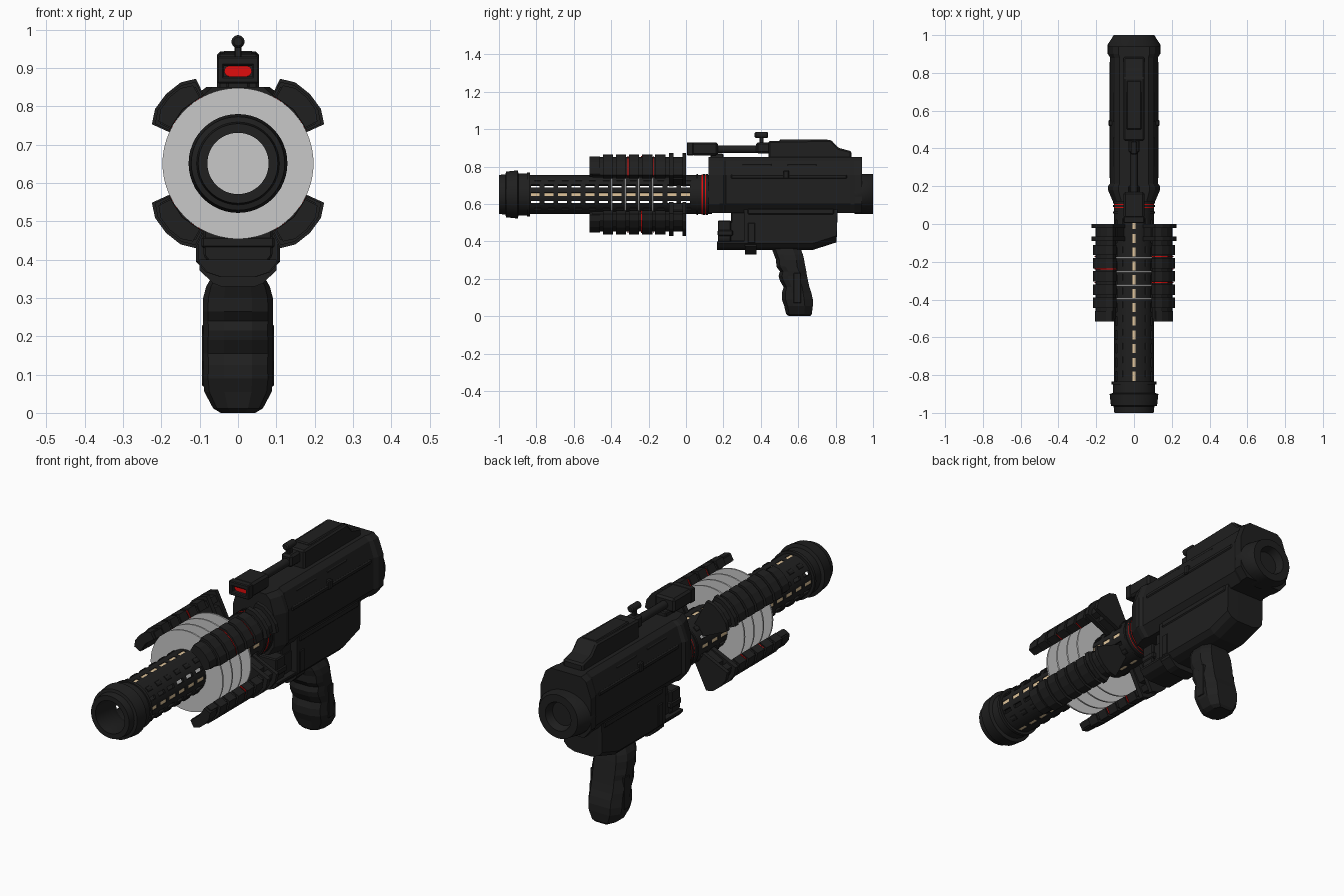
import bpy, bmesh, math
from math import sin, cos, radians, pi

if "Cube" in bpy.data.objects:
    bpy.data.objects.remove(bpy.data.objects["Cube"])

AX = 0.651  # height of the barrel axis


def material(name, col):
    m = bpy.data.materials.new(name)
    m.diffuse_color = (*col, 1)
    m.use_nodes = True
    m.node_tree.nodes["Principled BSDF"].inputs["Base Color"].default_value = m.diffuse_color
    return m


BLACK = material("black", (0.014, 0.014, 0.014))
GREY = material("light_grey", (0.58, 0.58, 0.58))
RED = material("red", (0.75, 0.004, 0.004))
TAN = material("tan", (0.75, 0.56, 0.33))


def finish(name, bm, mat, bevel=0, smooth=False):
    bmesh.ops.recalc_face_normals(bm, faces=bm.faces)
    me = bpy.data.meshes.new(name)
    bm.to_mesh(me)
    bm.free()
    me.materials.append(mat)
    ob = bpy.data.objects.new(name, me)
    bpy.context.collection.objects.link(ob)
    if bevel:
        b = ob.modifiers.new("bevel", "BEVEL")
        b.width, b.segments, b.limit_method = bevel, 1, "ANGLE"
    if smooth:
        bpy.context.view_layer.objects.active = ob
        ob.select_set(True)
        bpy.ops.object.shade_smooth_by_angle(angle=radians(35))
        ob.select_set(False)
    return ob


def loft(name, rings, mat, wrap=False, bevel=0, smooth=False):
    bm = bmesh.new()
    vs = [[bm.verts.new(p) for p in r] for r in rings]
    n = len(vs[0])
    for a in range(len(vs) if wrap else len(vs) - 1):
        p, q = vs[a], vs[(a + 1) % len(vs)]
        for i in range(n):
            bm.faces.new((p[i], p[(i + 1) % n], q[(i + 1) % n], q[i]))
    if not wrap:
        bm.faces.new(vs[0])
        bm.faces.new(vs[-1])
    return finish(name, bm, mat, bevel, smooth)


def circle(r, y, z=AX, n=48, sx=1):
    return [(r * sx * cos(2 * pi * i / n), y, z + r * sin(2 * pi * i / n)) for i in range(n)]


def lathe(name, prof, mat, wrap=False, z=AX, n=48):
    return loft(name, [circle(r, y, z, n) for r, y in prof], mat, wrap, smooth=True)


def side_prism(name, yz, x0, x1, mat=BLACK, bevel=0.006):
    return loft(name, [[(x, y, z) for y, z in yz] for x in (x0, x1)], mat, bevel=bevel)


def box(name, x0, x1, y0, y1, z0, z1, mat=BLACK, bevel=0.005):
    return side_prism(name, [(y0, z0), (y1, z0), (y1, z1), (y0, z1)], x0, x1, mat, bevel)


def pair(name, x0, x1, *rest):
    box(name + "_right", x0, x1, *rest)
    box(name + "_left", -x1, -x0, *rest)


def mirrored(half, y):
    # symmetric cross-section ring at depth y
    return [(x, y, z) for x, z in half] + [(-x, y, z) for x, z in reversed(half)]


def arc_block(name, ang, half, r0, r1, y0, y1, mat=BLACK):
    # block bent around the barrel, with chamfered outer corners
    pts = [(r0, -half), (r1 - 0.012, -half), (r1, -half * 0.55), (r1 + 0.002, 0), (r1, half * 0.55),
           (r1 - 0.012, half), (r0, half), (r0 + 0.003, 0)]
    ring = [(r * cos(radians(ang + a)), AX + r * sin(radians(ang + a))) for r, a in pts]
    return loft(name, [[(x, y, z) for x, z in ring] for y in (y0, y1)], mat)


# slotted barrel jacket: grid of faces with the slots left out
N, slots = 72, 12
ys = [-0.86]
for s in range(slots):
    ys += [-0.83 + 0.073 * s, -0.782 + 0.073 * s]
ys.append(0.14)
open_segs = {(a // 5 + d) % N for a in (0, 25, 90, 155, 180, 205, 270, 335) for d in (-1, 0)}
bm = bmesh.new()
grid = [[bm.verts.new((0.105 * cos(2 * pi * i / N), y, AX + 0.105 * sin(2 * pi * i / N)))
         for i in range(N)] for y in ys]
for j in range(len(ys) - 1):
    for i in range(N):
        if not (j % 2 and i in open_segs):
            k = (i + 1) % N
            bm.faces.new((grid[j][i], grid[j][k], grid[j + 1][k], grid[j + 1][i]))
jacket = finish("barrel_jacket", bm, BLACK)
sol = jacket.modifiers.new("wall", "SOLIDIFY")
sol.thickness, sol.offset = 0.012, -1

# raised lugs on the jacket, and light strips filling the main slots
for s in range(slots):
    y = -0.81 + 0.073 * s
    for a in (50, 130, 230, 310):
        arc_block(f"jacket_lug_{s}_{a}", a, 10, 0.098, 0.108, y, y + 0.035)
for s in (-1, 1):
    box(f"core_strip_side_{s}", s * 0.098 - 0.004, s * 0.098 + 0.004, -0.84, 0.1,
        AX - 0.012, AX + 0.012, TAN, 0)
    box(f"core_strip_vertical_{s}", -0.012, 0.012, -0.84, 0.1,
        AX + s * 0.098 - 0.004, AX + s * 0.098 + 0.004, TAN, 0)

# muzzle
lathe("muzzle", [(0.08, -1), (0.104, -1), (0.108, -0.965), (0.122, -0.962), (0.129, -0.9),
                 (0.112, -0.895), (0.112, -0.85), (0.118, -0.85), (0.118, -0.835),
                 (0.094, -0.835), (0.08, -0.87)], BLACK, wrap=True)

# cooling discs, red neck rings and collars
for i, y in enumerate((-0.397, -0.325, -0.252, -0.178)):
    lathe(f"cooling_disc_{i}", [(0.197, y - 0.004), (0.197, y + 0.004)], GREY, n=80)
for y in (0.087, 0.104):
    lathe("neck_ring", [(0.107, y - 0.003), (0.107, y + 0.003)], RED)
for y in (0.06, 0.0955, 0.113):
    lathe("neck_sleeve", [(0.11, y - 0.005), (0.11, y + 0.005)], BLACK)

# four segmented rails around the discs
for q, ang in enumerate((44, 136, 224, 316)):
    arc_block(f"rail_{q}", ang, 17, 0.198, 0.24, -0.5, 0)
    for k in range(6):
        y = -0.515 + k * 0.07
        arc_block(f"rail_block_{q}_{k}", ang, 18.5 if k else 16, 0.199, 0.252 if k else 0.247,
                  y, y + 0.055)
    for y0, y1 in ((-0.09, -0.066), (-0.02, 0)):
        arc_block(f"rail_arm_{q}", ang, 19.5, 0.1, 0.259, y0, y1)
    arc_block(f"rail_mount_{q}", ang, 16, 0.1, 0.19, -0.07, -0.01)
    for y in ((-0.31, -0.172) if q % 2 == 0 else (-0.372, -0.238)):
        arc_block(f"rail_red_band_{q}", ang, 18, 0.198, 0.245, y - 0.002, y + 0.002, RED)


# receiver body
def body_ring(y, w, zt=0.85):
    return mirrored([(w * 0.72, 0.552), (w, 0.6), (w, 0.755), (w * 0.8, 0.83), (w * 0.6, zt)], y)


loft("receiver", [body_ring(0.12, 0.112), body_ring(0.18, 0.138), body_ring(0.2, 0.138),
                  body_ring(0.215, 0.126), body_ring(0.88, 0.126), body_ring(0.9, 0.138),
                  body_ring(0.94, 0.138)], BLACK)
pair("side_rail", 0.12, 0.131, 0.24, 0.86, 0.735, 0.757)
pair("side_stud", 0.11, 0.136, 0.52, 0.55, 0.735, 0.78)
pair("upper_vent", 0.085, 0.11, 0.3, 0.46, 0.785, 0.815)
pair("upper_vent_rear", 0.085, 0.11, 0.54, 0.7, 0.785, 0.815)

# rear cap with recessed bore
rear = [(0.107, 0.9, 1.3), (0.107, 0.95, 1.3), (0.107, 1.0, 1), (0.07, 1.0, 1), (0.058, 0.96, 1)]
loft("rear_cap", [circle(r, y, AX + 0.003, 48, s) for r, y, s in rear], BLACK, smooth=True)

# top housing, sight tube and hooded lens
side_prism("top_housing", [(0.44, 0.84), (0.885, 0.84), (0.885, 0.882), (0.815, 0.9), (0.775, 0.943),
                           (0.44, 0.937)], -0.055, 0.055, bevel=0.008)
box("top_cover_plate", -0.04, 0.04, 0.5, 0.76, 0.93, 0.945)
lathe("sight_rod", [(0.02, 0.15), (0.02, 0.46)], BLACK, z=0.892, n=16)
box("sight_head", -0.055, 0.055, 0.03, 0.17, 0.86, 0.93, BLACK, 0.01)
box("sight_hood_top", -0.055, 0.055, 0.005, 0.04, 0.906, 0.93, BLACK, 0.004)
box("sight_hood_bottom", -0.055, 0.055, 0.005, 0.04, 0.86, 0.878, BLACK, 0.004)
pair("sight_hood_side", 0.037, 0.055, 0.005, 0.04, 0.862, 0.926, BLACK, 0.004)
box("sight_foot", -0.03, 0.03, 0.13, 0.2, 0.82, 0.87)
lens = [(s * 0.022 + 0.014 * cos(radians(a)), 0.892 + 0.014 * sin(radians(a)))
        for s, a0 in ((1, -90), (-1, 90)) for a in range(a0, a0 + 181, 30)]
loft("sight_lens", [[(x, y, z) for x, z in lens] for y in (0.024, 0.032)], RED)

# knob on top
box("knob_stem", -0.009, 0.009, 0.392, 0.415, 0.9, 0.965, BLACK, 0.003)
box("knob_bracket", -0.03, 0.03, 0.375, 0.45, 0.87, 0.93, BLACK, 0.01)
lathe("knob", [(0.011, 0.367), (0.017, 0.373), (0.017, 0.433), (0.011, 0.439)], BLACK, z=0.969, n=20)


# lower housing and front blocks with rounded belly
def belly(y, zb, w=0.105, zt=0.58):
    return mirrored([(w * 0.45, zb), (w * 0.8, zb + 0.012), (w, zb + 0.035), (w, zt)], y)


loft("lower_housing", [belly(0.31, 0.355), belly(0.68, 0.355), belly(0.805, 0.395),
                       belly(0.81, 0.54)], BLACK)
loft("front_block", [belly(0.17, 0.375, 0.09, 0.512), belly(0.24, 0.375, 0.09, 0.512)], BLACK, bevel=0.005)
loft("front_block_core", [belly(0.23, 0.372, 0.075, 0.5), belly(0.33, 0.372, 0.075, 0.5)], BLACK)
loft("front_block_cap", [belly(0.165, 0.355, 0.1, 0.4), belly(0.32, 0.355, 0.1, 0.4)], BLACK)
loft("release_catch", [mirrored([(0.045, 0.33), (0.065, 0.338), (0.1, 0.372), (0.1, 0.4)], y)
                       for y in (0.315, 0.378)], BLACK)
pair("lower_ridge", 0.1, 0.11, 0.33, 0.79, 0.545, 0.575)
pair("lower_hinge", 0.1, 0.109, 0.33, 0.37, 0.39, 0.5)
box("front_block_band", -0.095, 0.095, 0.168, 0.25, 0.43, 0.46)
box("neck_bridge", -0.07, 0.07, 0.24, 0.4, 0.48, 0.58)

# grip with finger grooves: (z, front y, back y, half width)
grip = [(0, 0.55, 0.665, 0.045), (0.012, 0.535, 0.673, 0.065), (0.055, 0.525, 0.678, 0.088),
        (0.09, 0.512, 0.678, 0.092), (0.125, 0.512, 0.67, 0.09), (0.155, 0.522, 0.66, 0.092),
        (0.19, 0.502, 0.652, 0.092), (0.215, 0.495, 0.647, 0.09), (0.24, 0.502, 0.643, 0.092),
        (0.265, 0.483, 0.638, 0.092), (0.3, 0.482, 0.632, 0.091), (0.33, 0.47, 0.625, 0.083),
        (0.37, 0.455, 0.61, 0.06)]
rings = []
for z, f, b, w in grip:
    d = b - f
    half = [(w * 0.4, f), (w * 0.85, f + d * 0.12), (w, f + d * 0.32), (w, f + d * 0.72), (w * 0.65, b)]
    rings.append([(x, y, z) for x, y in half] + [(-x, y, z) for x, y in reversed(half)])
loft("grip", rings, BLACK)
pair("grip_panel", 0.08, 0.094, 0.575, 0.615, 0.07, 0.23, BLACK, 0.002)
